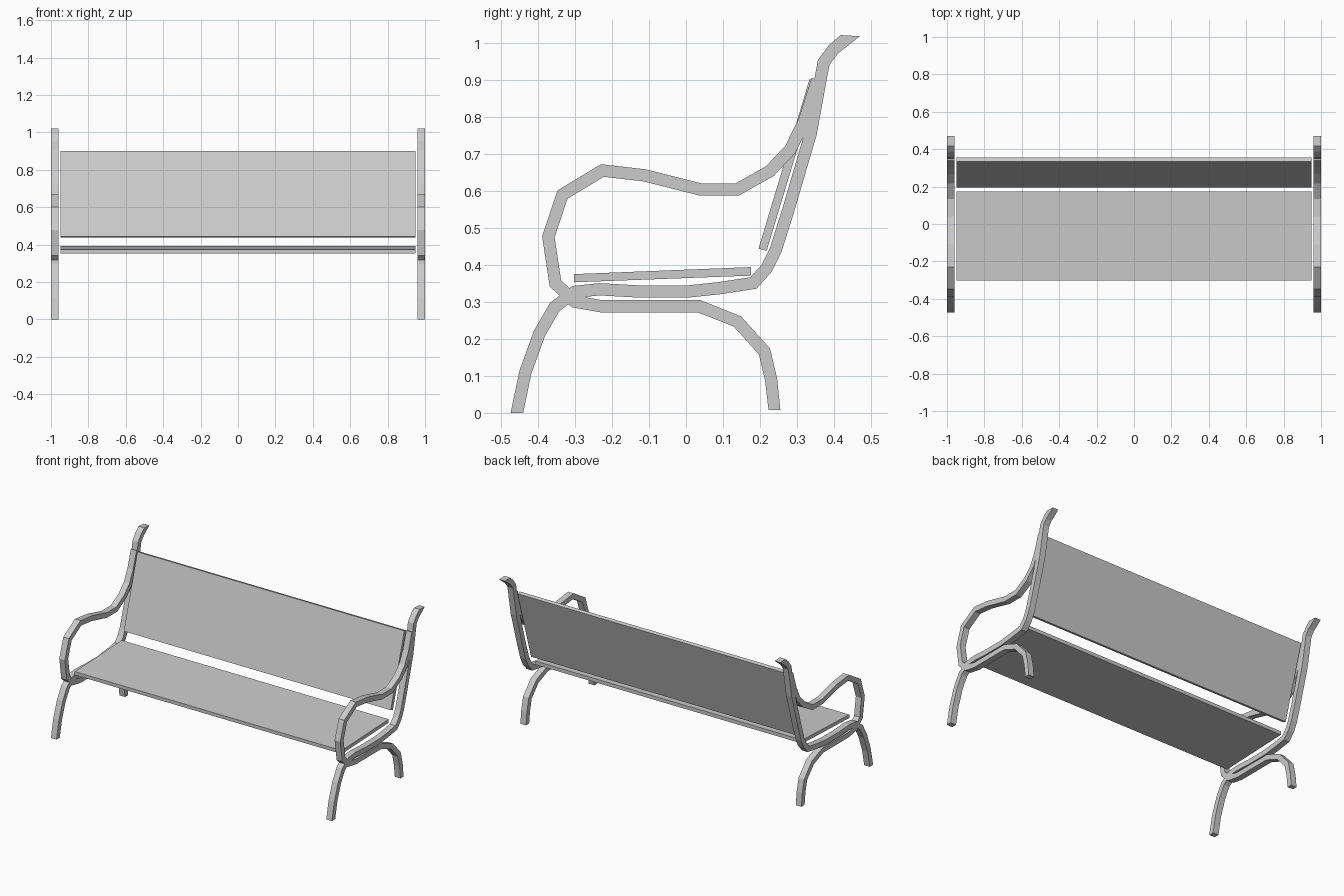
import bpy, bmesh
from mathutils import Vector

if "Cube" in bpy.data.objects:
    bpy.data.objects.remove(bpy.data.objects["Cube"])

X_IN, X_OUT, HALF = 0.96, 1.0, 0.0165


def extrude_rings(name, rings, x0, x1):
    """Square-section bar from (left, right) point pairs in the YZ plane."""
    bm = bmesh.new()
    loops = []
    for l, r in rings:
        loops.append([bm.verts.new((x, p[0], p[1]))
                      for x, p in ((x0, l), (x1, l), (x1, r), (x0, r))])
    for a, b in zip(loops, loops[1:]):
        for i in range(4):
            j = (i + 1) % 4
            bm.faces.new((a[i], a[j], b[j], b[i]))
    bm.faces.new(loops[0])
    bm.faces.new(loops[-1][::-1])
    bmesh.ops.recalc_face_normals(bm, faces=bm.faces)
    me = bpy.data.meshes.new(name)
    bm.to_mesh(me)
    bm.free()
    ob = bpy.data.objects.new(name, me)
    bpy.context.collection.objects.link(ob)
    return ob


def mitred(path):
    """Offset a centre line to both sides with mitred corners."""
    pts = [Vector(p) for p in path]
    dirs = [(b - a).normalized() for a, b in zip(pts, pts[1:])]
    rings = []
    for i, p in enumerate(pts):
        d0, d1 = dirs[max(i - 1, 0)], dirs[min(i, len(dirs) - 1)]
        n0, n1 = Vector((-d0.y, d0.x)), Vector((-d1.y, d1.x))
        m = (n0 + n1).normalized()
        m *= HALF / m.dot(n0)
        rings.append((p + m, p - m))
    return rings


def mirrored(ob):
    mod = ob.modifiers.new("mirror", 'MIRROR')
    mod.use_axis = (True, False, False)


# front leg, seat rail and back post with a flared tip
post = [(-.458, .0), (-.434, .11), (-.396, .215), (-.355, .286), (-.301, .327),
        (-.234, .334), (-.126, .328), (.004, .328), (.09, .337), (.182, .351),
        (.218, .391), (.242, .439), (.277, .55), (.337, .755), (.372, .947),
        (.399, .983), (.444, 1.019)]
rings = mitred(post)
rings[0] = ((-.474, 0), (-.440, 0))
rings[-1] = ((.418, 1.021), (.470, 1.018))
mirrored(extrude_rings("front_leg_and_back_post", rings, X_IN, X_OUT))

# rear leg looping round into the armrest
arm = [(.239, .008), (.23, .09), (.212, .166), (.139, .247), (.036, .288),
       (-.228, .288), (-.301, .301), (-.353, .35), (-.372, .476), (-.334, .59),
       (-.226, .655), (-.112, .642), (.039, .604), (.139, .604), (.226, .653),
       (.282, .712), (.32, .79), (.355, .90)]
rings = mitred(arm)
rings[0] = ((.223, .008), (.255, .008))
mirrored(extrude_rings("rear_leg_and_armrest", rings, X_IN, X_OUT))

# seat and backrest boards
extrude_rings("seat", [((-.303, .375), (-.303, .353)),
                       ((.175, .394), (.175, .371))], -.95, .95)
extrude_rings("backrest", [((.196, .444), (.218, .438)),
                           ((.334, .902), (.356, .896))], -.95, .95)
